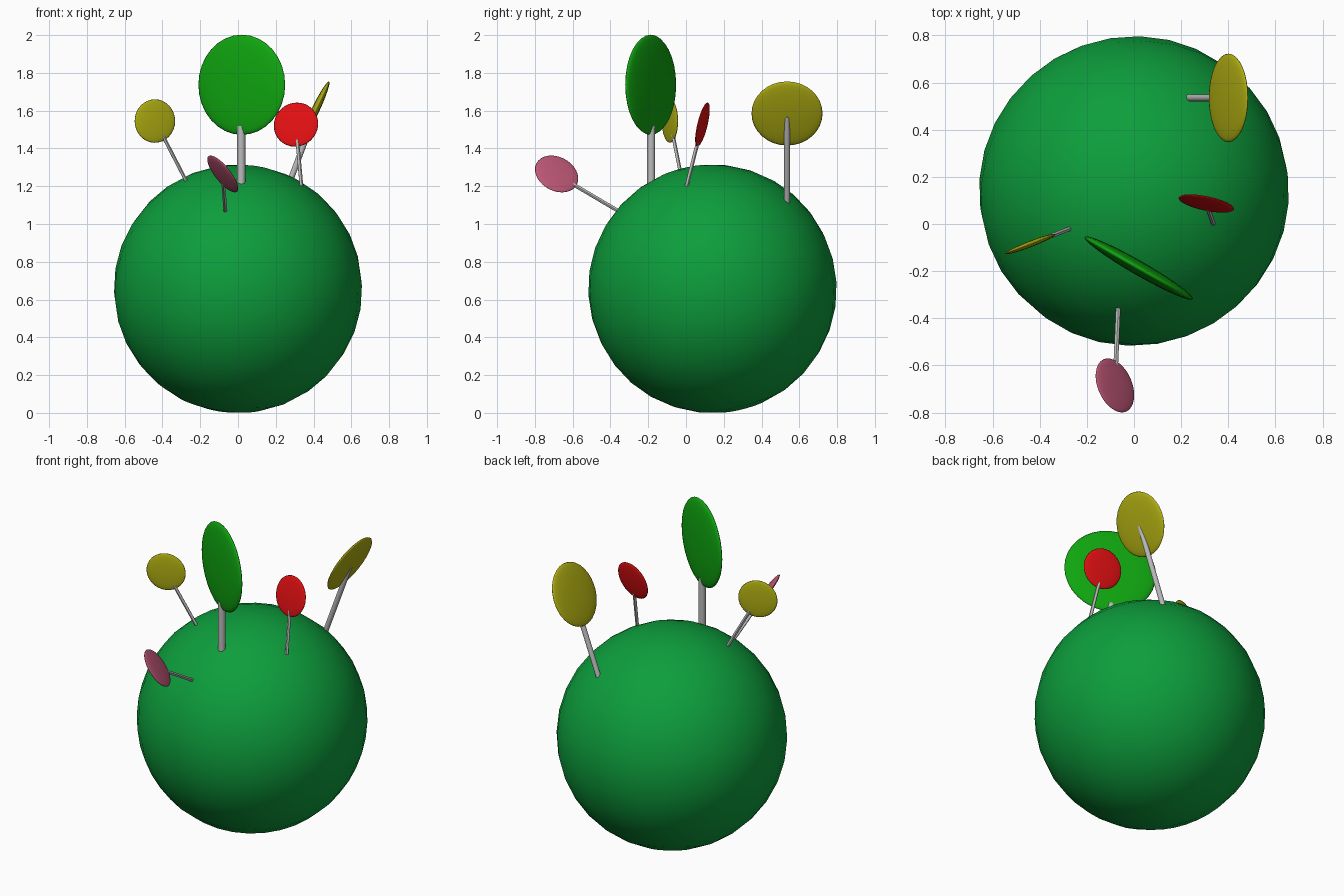
import bpy
from mathutils import Vector, Matrix

if "Cube" in bpy.data.objects:
    bpy.data.objects.remove(bpy.data.objects["Cube"])


def colour(name, rgb):
    m = bpy.data.materials.new(name)
    m.diffuse_color = (*rgb, 1)
    m.use_nodes = True
    m.node_tree.nodes["Principled BSDF"].inputs["Base Color"].default_value = m.diffuse_color
    return m


GREEN = colour("leaf_green", (0.004, 0.34, 0.045))
LIME = colour("bright_green", (0.005, 0.38, 0.005))
YELLOW = colour("mustard", (0.43, 0.42, 0.006))
RED = colour("red", (0.75, 0.005, 0.006))
PINK = colour("pink", (0.53, 0.098, 0.188))
GREY = colour("stem_grey", (0.5, 0.5, 0.5))


def ball(name, centre, radius, mat, thickness=None, normal=(0, 0, 1)):
    """Smooth sphere, optionally flattened along a normal."""
    bpy.ops.mesh.primitive_uv_sphere_add(segments=32, ring_count=16, radius=1)
    ob = bpy.context.object
    ob.name = name
    rot = Vector(normal).to_track_quat('Z', 'Y').to_matrix().to_4x4()
    ob.data.transform(rot @ Matrix.Diagonal((radius, radius, thickness or radius, 1)))
    ob.location = centre
    ob.data.materials.append(mat)
    bpy.ops.object.shade_smooth()


def stem(name, a, b, radius):
    """Thin grey rod between two points."""
    a, b = Vector(a), Vector(b)
    d = b - a
    bpy.ops.mesh.primitive_cylinder_add(vertices=12, radius=radius, depth=d.length,
                                        location=(a + b) / 2)
    ob = bpy.context.object
    ob.name = name
    ob.rotation_euler = d.to_track_quat('Z', 'Y').to_euler()
    ob.data.materials.append(GREY)
    bpy.ops.object.shade_smooth_by_angle()


# Large round body, its poles slightly tilted
ball("round_body", (0, 0.14, 0.657), 0.658, GREEN, normal=(0.15, -0.25, 0.95))

# Flattened discs on stems: name, colour, disc centre, radius, normal, stem base, stem top
pops = [
    ("large_green", LIME, (0.02, -0.187, 1.737), 0.265, (0.5, 0.87, 0),
     (0.017, -0.185, 1.19), (0.017, -0.185, 1.52)),
    ("left_yellow", YELLOW, (-0.44, -0.085, 1.545), 0.115, (0.36, -0.93, 0),
     (-0.265, -0.017, 1.21), (-0.42, -0.077, 1.51)),
    ("small_red", RED, (0.307, 0.087, 1.526), 0.12, (0.196, 0.95, -0.23),
     (0.336, 0.003, 1.2), (0.31, 0.077, 1.49)),
    ("right_yellow", YELLOW, (0.401, 0.535, 1.585), 0.188, (0.9, 0, -0.43),
     (0.232, 0.535, 1.11), (0.404, 0.535, 1.57)),
    ("front_pink", PINK, (-0.081, -0.685, 1.265), 0.121, (0.738, 0.32, 0.59),
     (-0.067, -0.36, 1.07), (-0.08, -0.66, 1.247)),
]
for name, mat, c, r, n, a, b in pops:
    ball(name + "_disc", c, r, mat, r * 0.115, n)
    stem(name + "_stem", a, b, r * 0.082)
